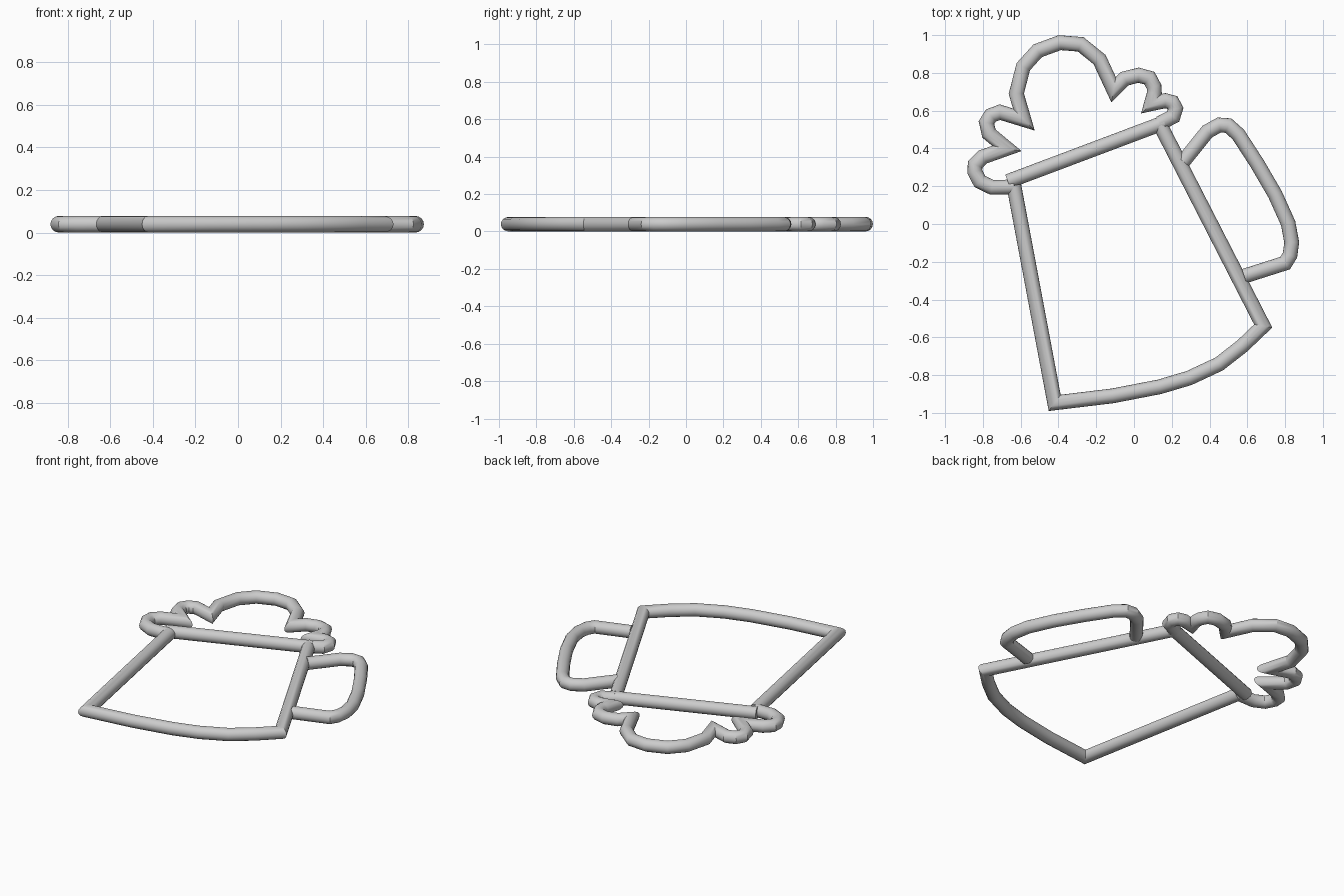
import bpy, bmesh, math
from mathutils import Vector

if "Cube" in bpy.data.objects:
    bpy.data.objects.remove(bpy.data.objects["Cube"])

R = 0.039      # tube radius
SIDES = 16


def tube(name, pts):
    """Round tube swept along a flat path, with mitred corners and capped ends."""
    pts = [Vector(p) for p in pts]
    bm = bmesh.new()
    rings = []
    for i, p in enumerate(pts):
        a = (p - pts[i - 1]).normalized() if i else None
        b = (pts[i + 1] - p).normalized() if i < len(pts) - 1 else None
        a, b = a or b, b or a
        na, nb = Vector((a.y, -a.x)), Vector((b.y, -b.x))
        side = (na + nb).normalized()
        side /= side.dot(na)
        ring = []
        for k in range(SIDES):
            t = 2 * math.pi * k / SIDES
            q = p + side * (R * math.cos(t))
            ring.append(bm.verts.new((q.x, q.y, R + R * math.sin(t))))
        rings.append(ring)
    for r0, r1 in zip(rings, rings[1:]):
        for k in range(SIDES):
            n = (k + 1) % SIDES
            bm.faces.new((r0[k], r0[n], r1[n], r1[k]))
    bm.faces.new(rings[0])
    bm.faces.new(rings[-1])
    bmesh.ops.recalc_face_normals(bm, faces=bm.faces)
    me = bpy.data.meshes.new(name)
    bm.to_mesh(me)
    bm.free()
    ob = bpy.data.objects.new(name, me)
    bpy.context.collection.objects.link(ob)
    bpy.ops.object.select_all(action='DESELECT')
    ob.select_set(True)
    bpy.context.view_layer.objects.active = ob
    bpy.ops.object.shade_smooth_by_angle(angle=math.radians(30))
    return ob


# Mug sides and curved base
tube("mug_body", [
    (-0.636, 0.204), (-0.42, -0.947), (-0.114, -0.91), (0.135, -0.862),
    (0.293, -0.815), (0.451, -0.741), (0.573, -0.646), (0.684, -0.54),
    (0.14, 0.521)])

# Straight rim between mug and foam
tube("mug_rim", [(-0.668, 0.225), (0.161, 0.537)])

# Foam outline, lobe by lobe
tube("foam", [
    (-0.636, 0.196), (-0.752, 0.194), (-0.816, 0.225), (-0.843, 0.278),
    (-0.841, 0.315), (-0.80, 0.355), (-0.673, 0.40),
    (-0.768, 0.479), (-0.781, 0.537), (-0.758, 0.574), (-0.71, 0.592),
    (-0.583, 0.553),
    (-0.623, 0.69), (-0.586, 0.833), (-0.51, 0.917), (-0.393, 0.96),
    (-0.282, 0.951), (-0.182, 0.87), (-0.108, 0.711),
    (-0.05, 0.769), (0.024, 0.788), (0.082, 0.772), (0.106, 0.727),
    (0.108, 0.695), (0.092, 0.637),
    (0.166, 0.653), (0.203, 0.643), (0.22, 0.611), (0.207, 0.569),
    (0.135, 0.532)])

# Handle
tube("handle", [
    (0.261, 0.331), (0.388, 0.489), (0.451, 0.524), (0.499, 0.521),
    (0.552, 0.474), (0.652, 0.32), (0.747, 0.157), (0.816, 0.004),
    (0.835, -0.097), (0.826, -0.165), (0.80, -0.207), (0.583, -0.276)])
